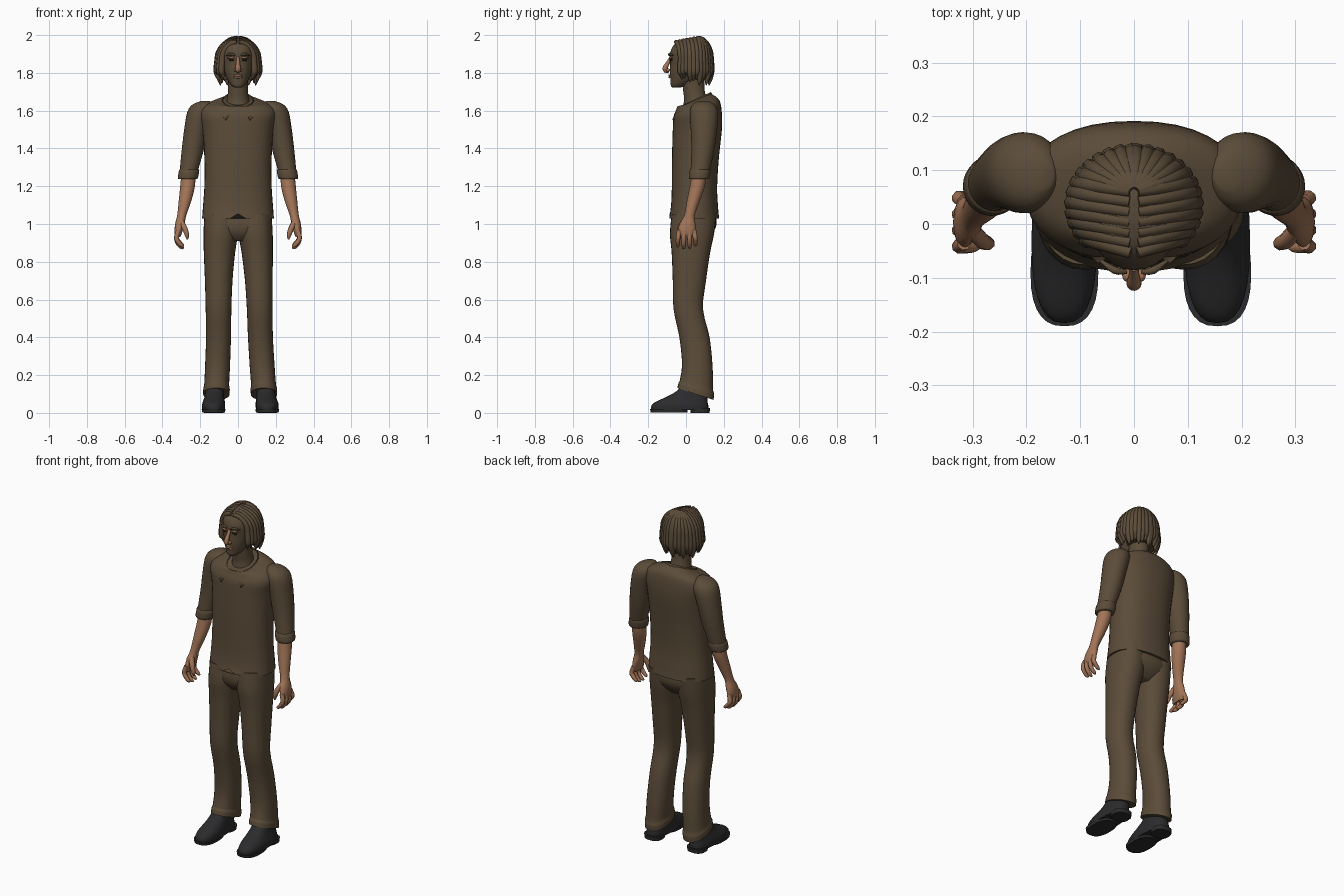
import bpy, bmesh, math
from mathutils import Vector


def material(name, rgb):
    m = bpy.data.materials.new(name)
    m.diffuse_color = (*rgb, 1)
    return m


BROWN = material("brown cloth", (0.105, 0.072, 0.041))
SKIN = material("skin", (0.36, 0.175, 0.095))
LEATHER = material("black leather", (0.024, 0.024, 0.026))
DARK = material("dark eye", (0.02, 0.016, 0.012))


def finish(name, bm, mat, angle=50):
    bmesh.ops.recalc_face_normals(bm, faces=bm.faces)
    me = bpy.data.meshes.new(name)
    bm.to_mesh(me)
    bm.free()
    me.materials.append(mat)
    ob = bpy.data.objects.new(name, me)
    bpy.context.collection.objects.link(ob)
    bpy.ops.object.select_all(action='DESELECT')
    ob.select_set(True)
    bpy.context.view_layer.objects.active = ob
    bpy.ops.object.shade_smooth_by_angle(angle=math.radians(angle))
    return ob


def skin_rings(name, rings, mat, angle=50):
    bm = bmesh.new()
    rs = [[bm.verts.new(p) for p in r] for r in rings]
    n = len(rs[0])
    for a, b in zip(rs, rs[1:]):
        for i in range(n):
            bm.faces.new((a[i], a[(i + 1) % n], b[(i + 1) % n], b[i]))
    bm.faces.new(rs[0])
    bm.faces.new(rs[-1])
    return finish(name, bm, mat, angle)


def spline(keys, steps):
    """Catmull-Rom interpolation of key rows."""
    out = []
    for i in range(len(keys) - 1):
        k = [keys[max(0, min(len(keys) - 1, i + d))] for d in (-1, 0, 1, 2)]
        for j in range(steps):
            t = j / steps
            out.append([0.5 * (2 * b + (c - a) * t + (2*a - 5*b + 4*c - d) * t*t
                               + (3*b - a - 3*c + d) * t**3) for a, b, c, d in zip(*k)])
    return out + [list(keys[-1])]


def loft(name, keys, mat, s=1, shift=0, power=2.0, n=28, steps=3, angle=50):
    """Rows of z, centre x, centre y, radius x, radius y, tilt."""
    rings = []
    for z, cx, cy, rx, ry, tilt in spline([k if len(k) == 6 else (*k, 0) for k in keys], steps):
        ring = []
        for i in range(n):
            a = 2 * math.pi * i / n - math.pi / 2
            c, d = math.cos(a), math.sin(a)
            e = 2 / power
            x = math.copysign(abs(c) ** e, c) * rx
            y = math.copysign(abs(d) ** e, d) * ry
            ring.append((s * (cx + x) + shift * (1 - min(z, 1)), cy + y, z + tilt * y))
        rings.append(ring)
    return skin_rings(name, rings, mat, angle)


def tube(name, keys, mat, n=8, steps=3, s=1):
    """Rows of x, y, z, radius along a path."""
    rows = spline(keys, steps)
    pts = [Vector((s * r[0], r[1], r[2])) for r in rows]
    side, rings = Vector((0.31, 0.95, 0.1)), []
    for i, p in enumerate(pts):
        t = (pts[min(i + 1, len(pts) - 1)] - pts[max(i - 1, 0)]).normalized()
        side = (side - t * side.dot(t)).normalized()
        up = t.cross(side)
        r = max(rows[i][3], 0.001)
        rings.append([p + r * (side * math.cos(2 * math.pi * j / n) + up * math.sin(2 * math.pi * j / n))
                      for j in range(n)])
    return skin_rings(name, rings, mat, 60)


def ball(name, c, r, mat):
    bm = bmesh.new()
    bmesh.ops.create_uvsphere(bm, u_segments=20, v_segments=12, radius=1)
    for v in bm.verts:
        v.co = Vector([c[k] + r[k] * v.co[k] for k in range(3)])
    return finish(name, bm, mat)


# Shirt body with a small slit at the front hem
shirt = loft("shirt", [
    (1.03, 0, .043, .19, .132), (1.1, 0, .045, .185, .124), (1.2, 0, .045, .178, .12),
    (1.35, 0, .05, .178, .124), (1.5, 0, .06, .188, .13), (1.575, 0, .062, .202, .128, .05),
    (1.62, 0, .065, .188, .118, .15), (1.645, 0, .062, .14, .106, .2),
    (1.655, 0, .048, .085, .085, .4)], BROWN, power=2.3, n=36)
for v in shirt.data.vertices:
    if abs(v.co.x) < .004 and v.co.y < 0 and v.co.z < 1.04:
        v.co.z += .025

# Folded collar, open at the front with longer points
bm = bmesh.new()
rows = []
for i in range(33):
    u = i / 32 * 2 - 1
    a = math.pi / 2 + u * math.radians(165)
    c, d = math.cos(a), math.sin(a)
    tip = max(0, abs(u) - .7) / .3
    y = .043 + .09 * d
    zt = 1.695 - .45 * (.133 - y)
    out = .022 + .012 * tip
    rows.append([bm.verts.new(p) for p in (
        (.078 * c, y, zt - .03), (.082 * c, y, zt),
        ((.082 + out) * c + math.copysign(.035 * tip, c), y + out * d * .8, zt - .04 - .025 * tip))])
for a, b in zip(rows, rows[1:]):
    for k in range(2):
        bm.faces.new((a[k], a[k + 1], b[k + 1], b[k]))
collar = finish("collar", bm, BROWN)
sol = collar.modifiers.new("thickness", 'SOLIDIFY')
sol.thickness, sol.offset = .007, 0

# Trouser seat
loft("trouser_seat", [(1.07, 0, .045, .17, .11), (1.0, 0, .042, .178, .12),
                      (.95, 0, .035, .15, .105), (.91, 0, .03, .07, .07)], BROWN, power=2.3)

for s, tag in ((1, "left"), (-1, "right")):
    # Trouser leg with sloping hem
    loft(tag + "_trouser_leg", [
        (1.05, .09, .042, .088, .118), (.95, .092, .032, .091, .117), (.85, .1, .026, .083, .102),
        (.7, .106, .018, .073, .088), (.55, .109, .012, .068, .078), (.4, .111, .045, .066, .08),
        (.25, .118, .06, .066, .081, -.1), (.15, .124, .055, .066, .088, -.25),
        (.13, .125, .054, .07, .094, -.3), (.1, .126, .05, .07, .096, -.33)],
        BROWN, s, .013, 2.2)

    # Shoe upper and sole
    loft(tag + "_shoe", [
        (.015, .142, -.032, .06, .152), (.04, .142, -.032, .061, .15), (.06, .14, -.022, .058, .136),
        (.085, .137, .005, .052, .108), (.115, .135, .028, .048, .078), (.15, .133, .04, .045, .06)],
        LEATHER, s, .013, 2.5)
    loft(tag + "_shoe_sole", [(.003, .142, -.09, .06, .097), (.02, .142, -.09, .063, .1)],
         LEATHER, s, .013, 2.5, steps=1)
    loft(tag + "_shoe_heel", [(0, .142, .075, .052, .05), (.025, .142, .075, .054, .052)],
         LEATHER, s, .013, 2.6, steps=1)

    # Sleeve and rolled cuff
    loft(tag + "_sleeve", [
        (1.652, .17, .09, .02, .025), (1.635, .187, .092, .05, .055), (1.595, .2, .095, .068, .075),
        (1.5, .222, .095, .063, .07), (1.4, .238, .09, .059, .061), (1.3, .257, .078, .05, .053),
        (1.25, .264, .07, .047, .05)], BROWN, s)
    loft(tag + "_cuff", [(1.29, .258, .075, .048, .05), (1.282, .259, .074, .054, .056),
                         (1.245, .265, .07, .053, .055), (1.237, .266, .07, .047, .049)], BROWN, s)

    # Forearm and palm
    loft(tag + "_forearm", [
        (1.27, .262, .07, .037, .038), (1.2, .267, .06, .039, .04), (1.12, .281, .038, .033, .034),
        (1.045, .298, .018, .024, .028), (1.0, .308, .008, .025, .042),
        (.955, .316, .003, .02, .047), (.93, .318, .002, .012, .04)], SKIN, s)

    # Curled fingers and thumb
    for i in range(4):
        y = -.036 + .026 * i
        drop = (.004, -.006, -.004, .01)[i]
        tube(f"{tag}_finger_{i + 1}", [
            (.316, y, .965, .013), (.326, y * 1.15, .93, .013), (.318, y * 1.2, .903 + drop, .012),
            (.298, y * 1.2, .882 + drop, .01), (.287, y * 1.2, .878 + drop, .004)], SKIN, s=s)
    tube(tag + "_thumb", [(.3, -.012, 1.01, .016), (.281, -.032, .975, .015),
                          (.27, -.036, .94, .012), (.268, -.033, .918, .004)], SKIN, s=s)

    # Eye, lids and ear
    ball(tag + "_eye", (s * .034, -.079, 1.868), (.014, .008, .006), DARK)
    tube(tag + "_upper_lid", [(.016, -.083, 1.875, .003), (.034, -.085, 1.882, .006),
                              (.056, -.074, 1.877, .003)], SKIN, s=s)
    tube(tag + "_brow", [(.014, -.089, 1.893, .004), (.036, -.086, 1.9, .007),
                         (.062, -.068, 1.892, .003)], BROWN, s=s)
    ball(tag + "_ear", (s * .088, .025, 1.83), (.012, .022, .035), SKIN)

    # Hair locks falling from the parting
    for i in range(13):
        a = math.radians(-40 + 128 * i / 12)
        front = max(0, 1 - i / 6)
        y0 = .06 - .115 * front
        ex, ey = .109 * math.cos(a), .035 + .097 * math.sin(a)
        top = .116 - .022 * front
        path = []
        for t in (4, 25, 50, 72, 90):
            q = math.sin(math.radians(t))
            path.append((ex * q, y0 + (ey - y0) * q, 1.87 + top * math.cos(math.radians(t)),
                         .011 + .005 * q))
        end = 1.742 + .03 * front + .012 * (i % 3)
        path.append((ex * 1.05, .035 + (ey - .035) * 1.03, 1.81, .016))
        path.append((ex * .97, .03 + (ey - .03) * .94, end + .02, .012))
        path.append((ex * .93, .03 + (ey - .03) * .9, end - .008, .002))
        tube(f"{tag}_hair_lock_{i + 1}", path, BROWN, s=s)

# Neck and head
loft("neck", [(1.6, 0, .05, .07, .07), (1.66, 0, .05, .058, .06), (1.72, 0, .04, .052, .057),
              (1.8, 0, .04, .055, .06)], BROWN)
loft("head", [
    (1.722, 0, -.05, .018, .02), (1.732, 0, -.04, .034, .04), (1.76, 0, -.018, .054, .064),
    (1.8, 0, .005, .07, .091), (1.85, 0, .018, .081, .102), (1.9, 0, .025, .087, .11),
    (1.94, 0, .03, .083, .1), (1.97, 0, .035, .06, .075), (1.985, 0, .04, .02, .03)], BROWN, power=2.1)
ball("hair_cap", (0, .045, 1.872), (.104, .092, .115), BROWN)
loft("hair_back", [(1.9, 0, .06, .1, .078), (1.83, 0, .062, .1, .074), (1.765, 0, .062, .09, .06)], BROWN)

# Nose and lips
tube("nose", [(0, -.08, 1.88, .009), (0, -.095, 1.855, .01), (0, -.109, 1.828, .014),
              (0, -.107, 1.813, .013), (0, -.09, 1.806, .006)], SKIN, n=12)
for s in (1, -1):
    ball("nostril_wing", (s * .013, -.095, 1.815), (.009, .012, .008), SKIN)
for z, name in ((1.787, "upper_lip"), (1.777, "lower_lip")):
    tube(name, [(-.026, -.074, z, .002), (-.011, -.086, z, .0055), (.011, -.086, z, .0055),
                (.026, -.074, z, .002)], SKIN)
